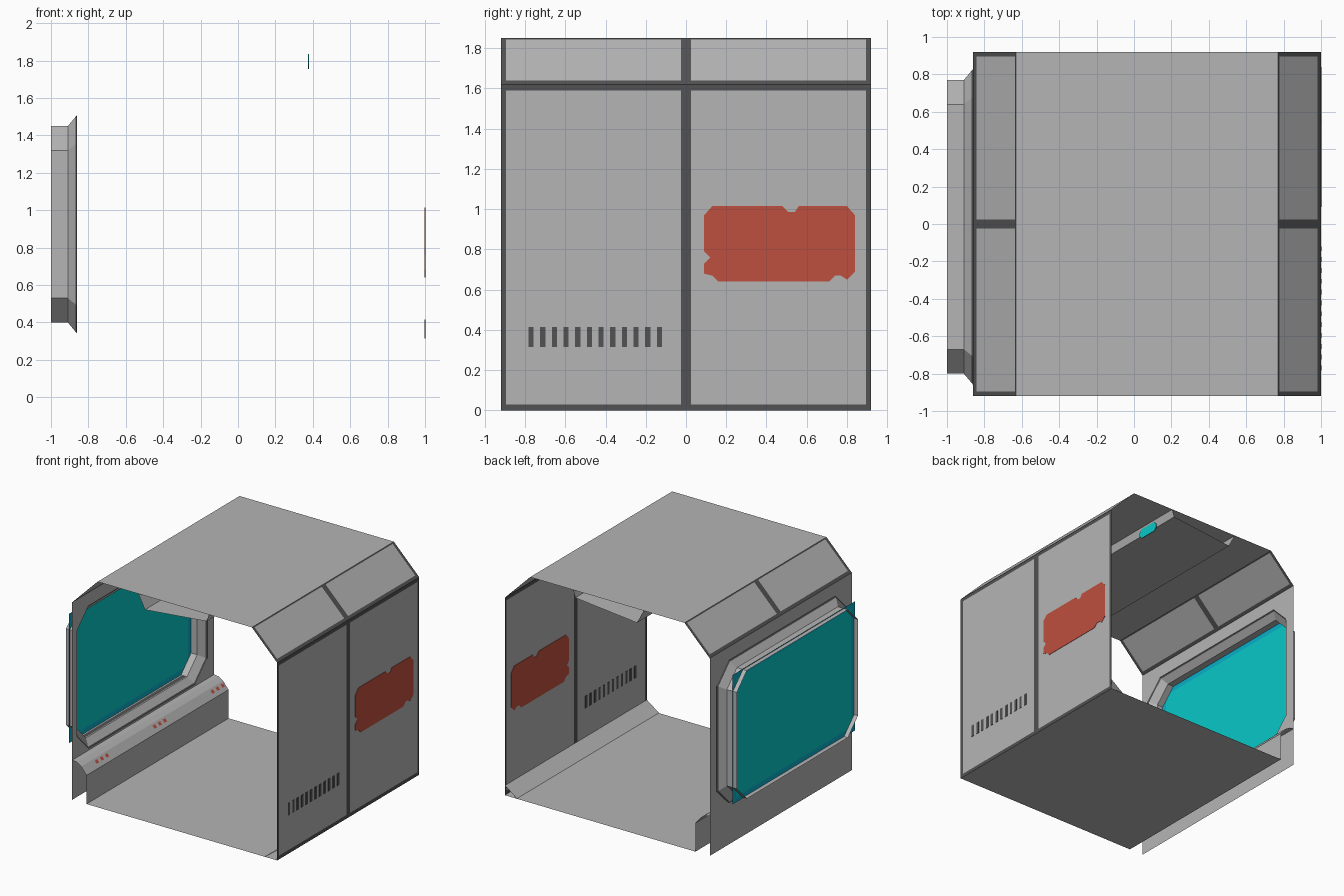
import bpy, bmesh

if "Cube" in bpy.data.objects:
    bpy.data.objects.remove(bpy.data.objects["Cube"])

def mat(name, rgb):
    m = bpy.data.materials.new(name)
    m.diffuse_color = (*rgb, 1)
    m.use_nodes = True
    m.node_tree.nodes["Principled BSDF"].inputs["Base Color"].default_value = m.diffuse_color
    return m

GREY = mat("hull_grey", (0.46, 0.46, 0.46))
DARK = mat("seam_dark", (0.085, 0.085, 0.085))
RED = mat("marking_red", (0.52, 0.08, 0.05))
CYAN = mat("glass_cyan", (0.003, 0.58, 0.58))
BLUE = mat("glass_edge_blue", (0.003, 0.42, 0.58))
L = 0.92          # half length of the section
WL, WR = -0.86, 1.0   # left and right wall positions

def finish(name, bm, mats):
    bmesh.ops.remove_doubles(bm, verts=bm.verts, dist=1e-5)
    me = bpy.data.meshes.new(name)
    bm.to_mesh(me)
    bm.free()
    for m in mats:
        me.materials.append(m)
    ob = bpy.data.objects.new(name, me)
    bpy.context.collection.objects.link(ob)
    return ob

def sheet(name, us, vs, place, mats, rule=lambda u, v: 0):
    """Grid of quads between the cut lines us and vs, coloured by rule."""
    bm = bmesh.new()
    for u0, u1 in zip(us, us[1:]):
        for v0, v1 in zip(vs, vs[1:]):
            f = bm.faces.new([bm.verts.new(place(u, v)) for u, v in
                              ((u0, v0), (u1, v0), (u1, v1), (u0, v1))])
            f.material_index = rule((u0 + u1) / 2, (v0 + v1) / 2)
    return finish(name, bm, mats)

def swept(name, profile, m):
    """Open (x, z) profile swept along the whole length."""
    bm = bmesh.new()
    for (xa, za), (xb, zb) in zip(profile, profile[1:]):
        bm.faces.new([bm.verts.new(p) for p in
                      ((xa, -L, za), (xb, -L, zb), (xb, L, zb), (xa, L, za))])
    return finish(name, bm, [m])

def plate(name, pts, x, m, t=0.003):
    """Thin (y, z) outline plate centred on plane x."""
    bm = bmesh.new()
    f = bm.faces.new([bm.verts.new((x - t, y, z)) for y, z in pts])
    r = bmesh.ops.extrude_face_region(bm, geom=[f])
    bmesh.ops.translate(bm, vec=(2 * t, 0, 0),
                        verts=[g for g in r["geom"] if isinstance(g, bmesh.types.BMVert)])
    bmesh.ops.recalc_face_normals(bm, faces=bm.faces)
    return finish(name, bm, [m])

def octagon(y0, y1, z0, z1, c):
    return [(y0 + c, z0), (y1 - c, z0), (y1, z0 + c), (y1, z1 - c),
            (y1 - c, z1), (y0 + c, z1), (y0, z1 - c), (y0, z0 + c)]

def rings(name, loops, mats, dark=()):
    """Loft through (x, outline) loops."""
    bm = bmesh.new()
    for k, ((xa, a), (xb, b)) in enumerate(zip(loops, loops[1:])):
        for i in range(8):
            j = (i + 1) % 8
            pts = [(xa, *a[i]), (xa, *a[j]), (xb, *b[j]), (xb, *b[i])]
            uniq = [p for n, p in enumerate(pts) if p not in pts[:n]]
            if len(uniq) > 2:
                f = bm.faces.new([bm.verts.new(p) for p in uniq])
                f.material_index = 1 if k in dark else 0
    return finish(name, bm, mats)

# ceiling, floor and right skirting
swept("ceiling", [(0.77, 1.85), (-0.63, 1.85)], GREY)
swept("floor", [(-0.73, 0), (WR, 0)], GREY)
swept("right_skirting", [(0.89, 0.002), (WR - 0.001, 0.08)], GREY)

# right wall: two panels between dark seams
Y_CUTS = [-L, -0.895, -0.025, 0.025, 0.895, L]
def in_panel(y):
    return 0.025 < abs(y) < 0.895
sheet("right_wall", Y_CUTS, [0, 0.03, 1.59, 1.62], lambda y, z: (WR, y, z), [GREY, DARK],
      lambda y, z: 0 if in_panel(y) and 0.03 < z < 1.59 else 1)

# sloped upper panels on both sides
for name, xb, xt in (("right_upper_panel", WR, 0.77), ("left_upper_panel", WL, -0.63)):
    sheet(name, Y_CUTS, [0, 0.08, 0.97, 1],
          lambda y, t, a=xb, b=xt: (a + (b - a) * t, y, 1.62 + 0.23 * t), [GREY, DARK],
          lambda y, t: 0 if in_panel(y) and 0.08 < t < 0.97 else 1)

# red marking with notched outline, visible from both sides
plate("red_marking", [(0.16, 0.64), (0.71, 0.64), (0.74, 0.67), (0.77, 0.67), (0.80, 0.65),
                      (0.84, 0.69), (0.84, 0.97), (0.80, 1.015), (0.56, 1.015), (0.54, 0.985),
                      (0.51, 0.985), (0.48, 1.015), (0.13, 1.015), (0.09, 0.97), (0.09, 0.79),
                      (0.12, 0.76), (0.09, 0.73), (0.09, 0.68), (0.13, 0.67)], WR, RED)

# vent slits
for i in range(12):
    y = -0.77 + i * 0.058
    plate("vent_slit", [(y - 0.013, 0.315), (y + 0.013, 0.315),
                        (y + 0.013, 0.415), (y - 0.013, 0.415)], WR, DARK)

# left wall around the window, plus strip below it
base = octagon(-0.86, 0.83, 0.34, 1.51, 0.15)
neck = octagon(-0.80, 0.77, 0.40, 1.45, 0.13)
sheet("left_lower_wall", [-L, L], [0, 0.32], lambda y, z: (WL, y, z), [GREY])
rings("left_window_wall", [(WL, octagon(-L, L, 0.32, 1.62, 0)), (WL, base)], [GREY])

# window frame: dark edge, funnel, straight neck
rings("window_frame", [(WL, base), (-0.868, octagon(-0.85, 0.82, 0.35, 1.50, 0.147)),
                       (-0.91, neck), (-1.0, neck)], [GREY, DARK], dark=(0,))
sheet("window_sill_strip", [-0.66, 0.63], [-0.95, -0.915], lambda y, x: (x, y, 0.403), [DARK])

# window glass with a bluer border
sheet("window_glass", [-0.81, -0.76, 0.73, 0.775], [0.395, 0.44, 1.41, 1.455],
      lambda y, z: (-0.965, y, z), [CYAN, BLUE],
      lambda y, z: 0 if -0.76 < y < 0.73 and 0.44 < z < 1.41 else 1)

# left skirting duct
swept("left_skirting", [(WL, 0.325), (-0.82, 0.32), (-0.78, 0.295), (-0.73, 0.235), (-0.73, 0)], GREY)

# small red indicators on the duct slope
for yc in (-0.68, 0.07, 0.82):
    for k in (-1, 0, 1):
        y = yc + 0.065 * k
        sheet("duct_indicator", [y - 0.016, y + 0.016], [0.2, 0.55],
              lambda y, t: (-0.777 + 0.05 * t, y, 0.297 - 0.06 * t), [RED])

# ceiling trough with side lamps
swept("ceiling_trough", [(-0.26, 1.85), (-0.20, 1.735), (0.36, 1.79), (0.38, 1.85)], GREY)
for s in (-1, 1):
    plate("trough_lamp", octagon(s * 0.62 - 0.1, s * 0.62 + 0.1, 1.755, 1.835, 0.025), 0.376, CYAN)
